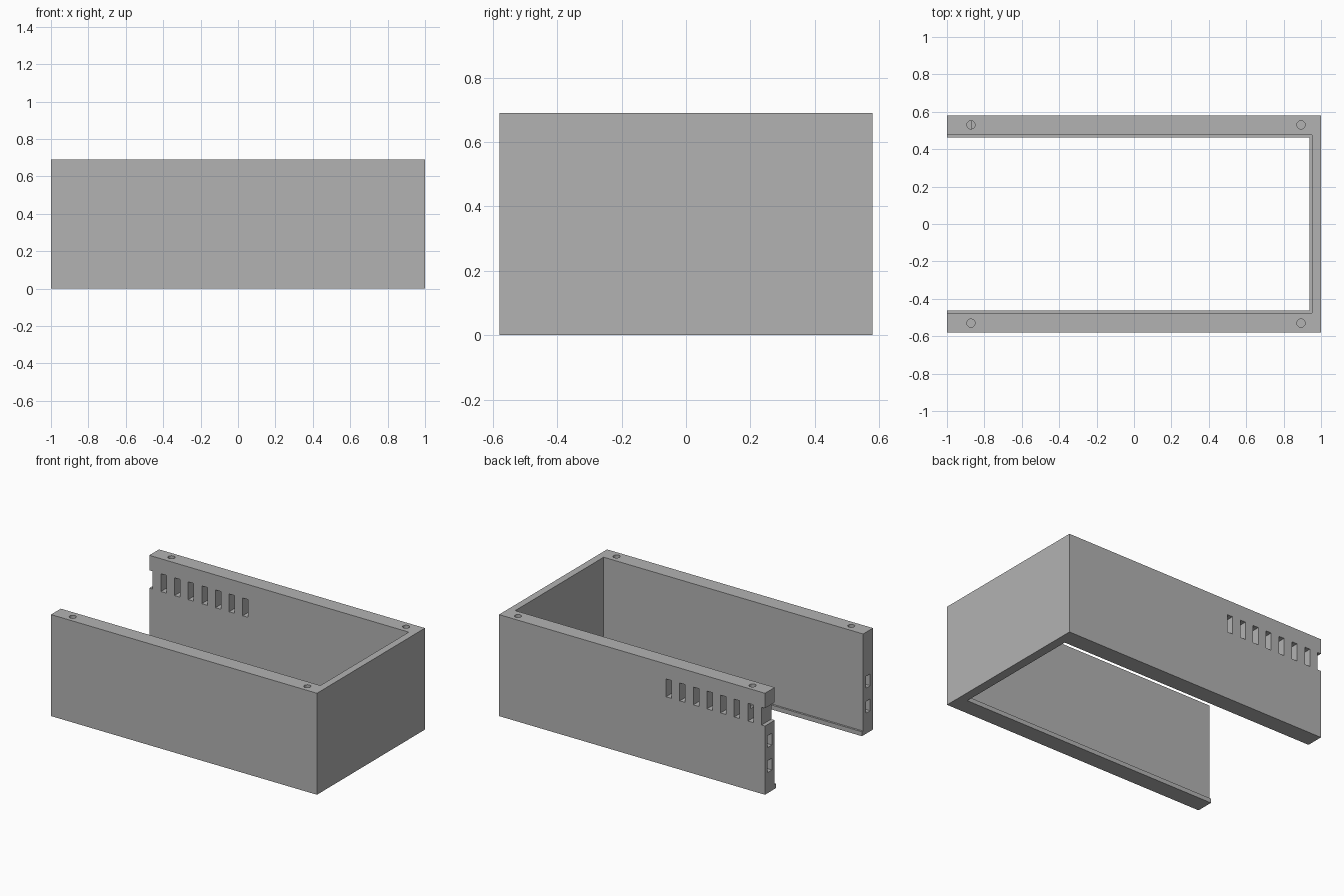
import bpy
import bmesh
from mathutils import Matrix, Vector

cube = bpy.data.objects.get("Cube")
if cube:
    bpy.data.objects.remove(cube, do_unlink=True)

HEIGHT, HALF_Y = 0.69, 0.58
INNER_Y, INNER_X = 0.475, 0.952

grey = bpy.data.materials.new("plain grey")
grey.use_nodes = True
grey.diffuse_color = (0.45, 0.45, 0.45, 1)
grey.node_tree.nodes["Principled BSDF"].inputs["Base Color"].default_value = grey.diffuse_color


def finish(name, bm):
    bmesh.ops.recalc_face_normals(bm, faces=bm.faces)
    mesh = bpy.data.meshes.new(name)
    bm.to_mesh(mesh)
    bm.free()
    mesh.materials.append(grey)
    obj = bpy.data.objects.new(name, mesh)
    bpy.context.collection.objects.link(obj)
    return obj


def u_frame(name, out_x, out_y, in_x, in_y, height):
    """U-shaped outline, open towards -x, extruded upwards."""
    half = [(-1, out_y), (out_x, out_y)]
    inner = [(in_x, in_y), (-1, in_y)]
    outline = [(-1, -out_y), (out_x, -out_y)] + half[::-1] + inner[::-1] + [(in_x, -in_y), (-1, -in_y)]
    bm = bmesh.new()
    face = bm.faces.new([bm.verts.new((x, y, 0)) for x, y in outline])
    top = bmesh.ops.extrude_face_region(bm, geom=[face])
    verts = [v for v in top["geom"] if isinstance(v, bmesh.types.BMVert)]
    bmesh.ops.translate(bm, verts=verts, vec=(0, 0, height))
    return finish(name, bm)


def add_box(bm, low, high):
    low, high = Vector(low), Vector(high)
    place = Matrix.Translation((low + high) / 2) @ Matrix.Diagonal((*(high - low), 1))
    bmesh.ops.create_cube(bm, size=1, matrix=place)


def cut(target, name, bm):
    cutter = finish(name, bm)
    cutter.hide_render = True
    mod = target.modifiers.new(name, "BOOLEAN")
    mod.operation, mod.solver, mod.object = "DIFFERENCE", "EXACT", cutter
    bpy.context.view_layer.objects.active = target
    bpy.ops.object.modifier_apply(modifier=mod.name)
    bpy.data.objects.remove(cutter, do_unlink=True)


# Walls on three sides, with a small inner lip along the bottom
walls = u_frame("enclosure_walls", 1, HALF_Y, INNER_X, INNER_Y, HEIGHT)
u_frame("bottom_lip", INNER_X, INNER_Y, 0.938, 0.462, 0.03)

# Row of vent slots through the back wall; the last one is an open notch
bm = bmesh.new()
for i in range(8):
    x = -0.256 - i * 0.1026
    add_box(bm, (x - 0.041, 0.4, 0.467), (x, 0.7, 0.588))
cut(walls, "vent_slots", bm)

# Two pockets in each open end
bm = bmesh.new()
for side in (-1, 1):
    for z in (0.14, 0.31):
        ys = sorted((side * 0.505, side * 0.55))
        add_box(bm, (-1.1, ys[0], z), (-0.92, ys[1], z + 0.08))
cut(walls, "end_pockets", bm)

# Screw holes in the top rim
bm = bmesh.new()
for x in (-0.872, 0.893):
    for y in (-0.53, 0.53):
        bmesh.ops.create_cone(bm, cap_ends=True, segments=32, radius1=0.022, radius2=0.022,
                              depth=0.3, matrix=Matrix.Translation((x, y, HEIGHT)))
cut(walls, "screw_holes", bm)
